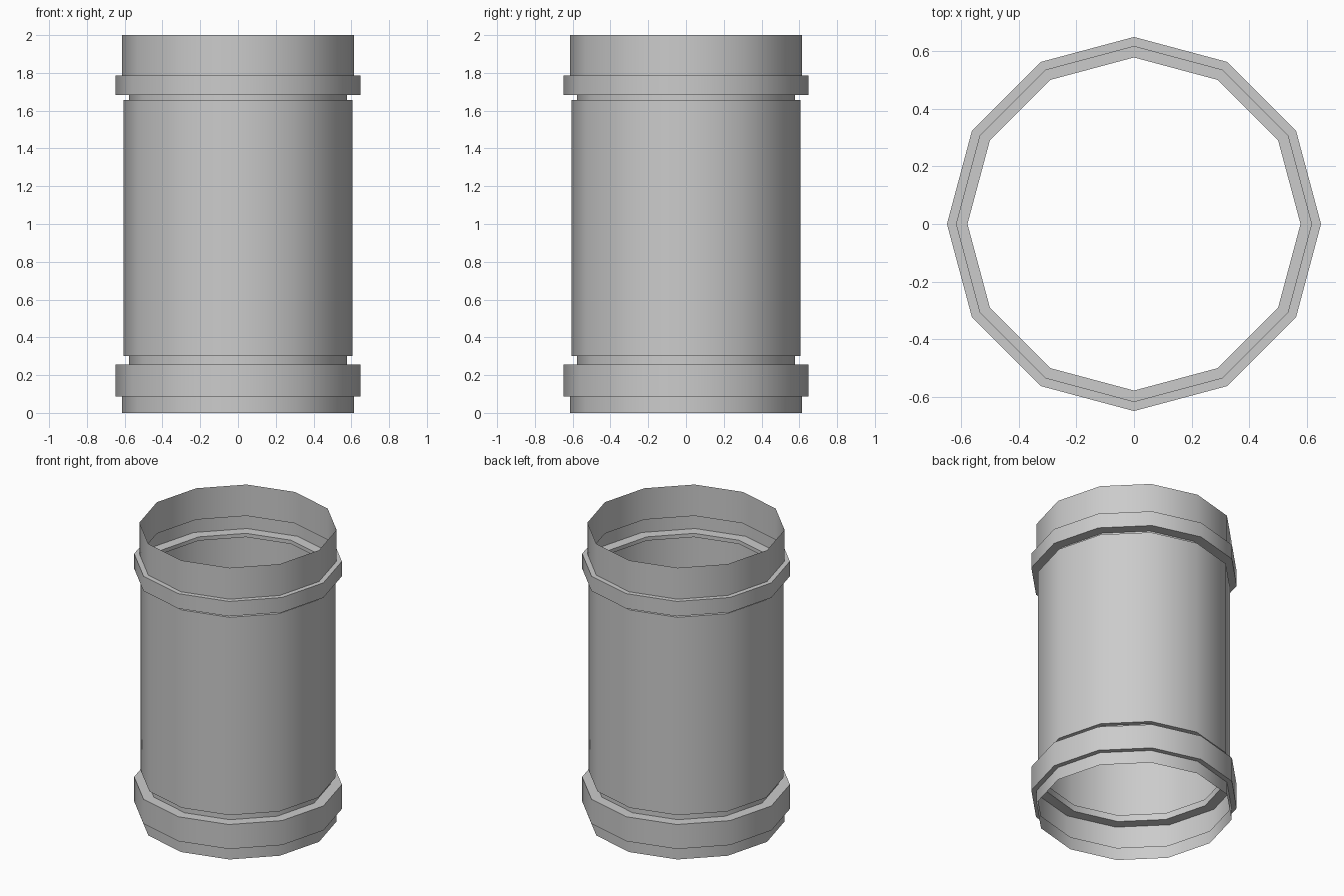
import bpy
import bmesh
from math import cos, sin, tau, radians

SIDES = 12

old = bpy.data.objects.get("Cube")
if old:
    bpy.data.objects.remove(old, do_unlink=True)

grey = bpy.data.materials.new("plain grey")
grey.use_nodes = True
colour = (0.6, 0.6, 0.6, 1)
grey.diffuse_color = colour
grey.node_tree.nodes["Principled BSDF"].inputs["Base Color"].default_value = colour


def lathe(name, profile):
    """Turn an open (radius, height) profile, listed upwards, into a thin shell."""
    bm = bmesh.new()
    rings = [[bm.verts.new((r * cos(tau * i / SIDES), r * sin(tau * i / SIDES), z))
              for i in range(SIDES)] for r, z in profile]
    for low, high in zip(rings, rings[1:]):
        for i in range(SIDES):
            j = (i + 1) % SIDES
            bm.faces.new((low[i], low[j], high[j], high[i]))
    mesh = bpy.data.meshes.new(name)
    bm.to_mesh(mesh)
    bm.free()
    mesh.materials.append(grey)
    obj = bpy.data.objects.new(name, mesh)
    bpy.context.collection.objects.link(obj)
    bpy.ops.object.select_all(action='DESELECT')
    obj.select_set(True)
    bpy.context.view_layer.objects.active = obj
    bpy.ops.object.shade_smooth_by_angle(angle=radians(40))


# Radii shared by the parts
RIM, COLLAR, GROOVE, BODY = 0.615, 0.648, 0.577, 0.607

# Open rims at both ends
lathe("lower_rim", [(RIM, 0), (RIM, 0.087)])
lathe("upper_rim", [(RIM, 1.785), (RIM, 2)])

# Raised collars with their ledges
lathe("lower_collar", [(RIM, 0.087), (COLLAR, 0.087), (COLLAR, 0.255), (GROOVE, 0.255)])
lathe("upper_collar", [(GROOVE, 1.683), (COLLAR, 1.683), (COLLAR, 1.785), (RIM, 1.785)])

# Main tube with a narrow groove at each end
lathe("tube_body", [(GROOVE, 0.255), (GROOVE, 0.3), (BODY, 0.3),
                    (BODY, 1.657), (GROOVE, 1.657), (GROOVE, 1.683)])
